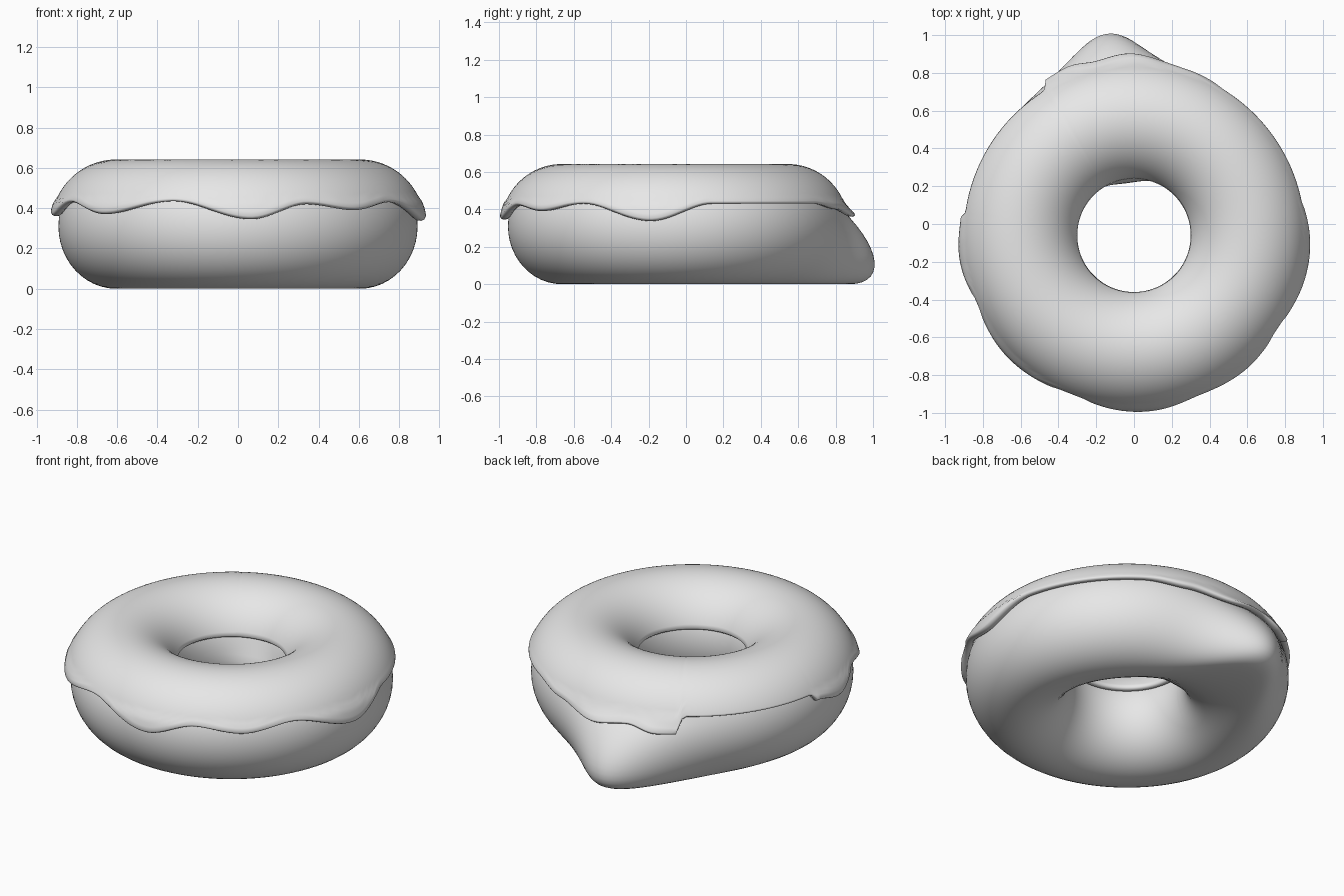
import bpy, bmesh, math
from math import sin, cos, pi, exp, radians

if "Cube" in bpy.data.objects:
    bpy.data.objects.remove(bpy.data.objects["Cube"])

CY, CZ, R = -0.06, 0.31, 0.605      # ring centre (y, z) and main radius
N = 240                             # steps around the ring

mat = bpy.data.materials.new("light grey")
mat.diffuse_color = (0.8, 0.8, 0.8, 1)
mat.use_nodes = True
mat.node_tree.nodes["Principled BSDF"].inputs["Base Color"].default_value = mat.diffuse_color

def smooth(t):
    t = max(0.0, min(1.0, t))
    return t * t * (3 - 2 * t)

def sag(x, y, z):
    """Soft lump at the lower back, plus a slight swelling inside the hole."""
    r = math.hypot(x, y - CY)
    if y > 0:
        lump = 0.33 * max(0.0, 0.42 - z) / 0.4
        y2 = y + lump * exp(-((x + 0.15) / 0.3) ** 2) * smooth((r - 0.34) / 0.28) * smooth(y / 0.3)
        inner = smooth((0.5 - r) / 0.15)
        y2 -= 0.05 * inner * exp(-((x + 0.04) / 0.16) ** 2) * exp(-((z - 0.22) / 0.1) ** 2)
        y = y2
    return x, y, z

def sweep(name, profile):
    """Ring of closed cross-sections; profile(angle) returns (radius, z) points."""
    bm = bmesh.new()
    rings = []
    for i in range(N):
        a = 2 * pi * i / N
        rings.append([bm.verts.new(sag(r * cos(a), CY + r * sin(a), z))
                      for r, z in profile(math.degrees(a))])
    m = len(rings[0])
    for i in range(N):
        p, q = rings[i], rings[(i + 1) % N]
        for j in range(m):
            k = (j + 1) % m
            bm.faces.new((p[j], q[j], q[k], p[k]))
    bmesh.ops.recalc_face_normals(bm, faces=bm.faces)
    me = bpy.data.meshes.new(name)
    bm.to_mesh(me)
    bm.free()
    me.materials.append(mat)
    for f in me.polygons:
        f.use_smooth = True
    ob = bpy.data.objects.new(name, me)
    bpy.context.collection.objects.link(ob)
    return ob

# Dough ring
def dough(deg):
    return [(R + 0.287 * cos(2 * pi * j / 48), CZ + 0.31 * sin(2 * pi * j / 48))
            for j in range(48)]

sweep("dough", dough)

# Icing lower edge: angle in degrees, height
DRIPS = [(0, .38), (13, .43), (56, .43), (72, .40), (89, .36), (103, .385), (114, .35),
         (120, .35), (122, .44), (172, .44), (174, .40), (187, .36), (203, .43), (224, .37),
         (249, .435), (274, .345), (292, .42), (309, .39), (327, .43), (352, .337), (360, .38)]

def edge_height(deg):
    for (a, za), (b, zb) in zip(DRIPS, DRIPS[1:]):
        if a <= deg <= b:
            t = (deg - a) / (b - a)
            if (a, b) == (352, 360):          # ease through the 0 degree join
                t, za, zb, a, b = (deg - 352) / 21, .337, .43, 0, 1
            elif (a, b) == (0, 13):
                t, za, zb = (deg + 8) / 21, .337, .43
            return za + (zb - za) * smooth(t)
    return .43

# Icing: thick shell over the top with a rounded, dripping rim
def icing(deg):
    rr, rz = 0.325, 0.332
    end = math.asin((edge_height(deg) + 0.015 - CZ) / rz)
    start = pi - math.asin((0.425 - CZ) / rz)
    pts = []
    for j in range(37):
        a = end + (start - end) * j / 36
        z = CZ + rz * sin(a)
        lip = 0.009 * smooth((0.452 - z) / 0.02) if a < pi / 2 else 0
        pts.append((R + (rr + lip) * cos(a), z))
    # rounded inner rim, underside, rounded outer rim
    for a, d, drop in ((start, -.012, .011), (start, -.03, .011), (start, -.045, 0)):
        pts.append((R + (rr + d) * cos(a), CZ + rz * sin(a) - drop))
    for j in range(1, 12):
        a = start + (end - start) * j / 12
        pts.append((R + 0.28 * cos(a), CZ + 0.30 * sin(a)))
    for d, drop in ((-.045, 0), (-.028, .013), (-.008, .015), (.004, .009)):
        pts.append((R + (rr + d) * cos(end), CZ + rz * sin(end) - drop))
    return pts

sweep("icing", icing)
